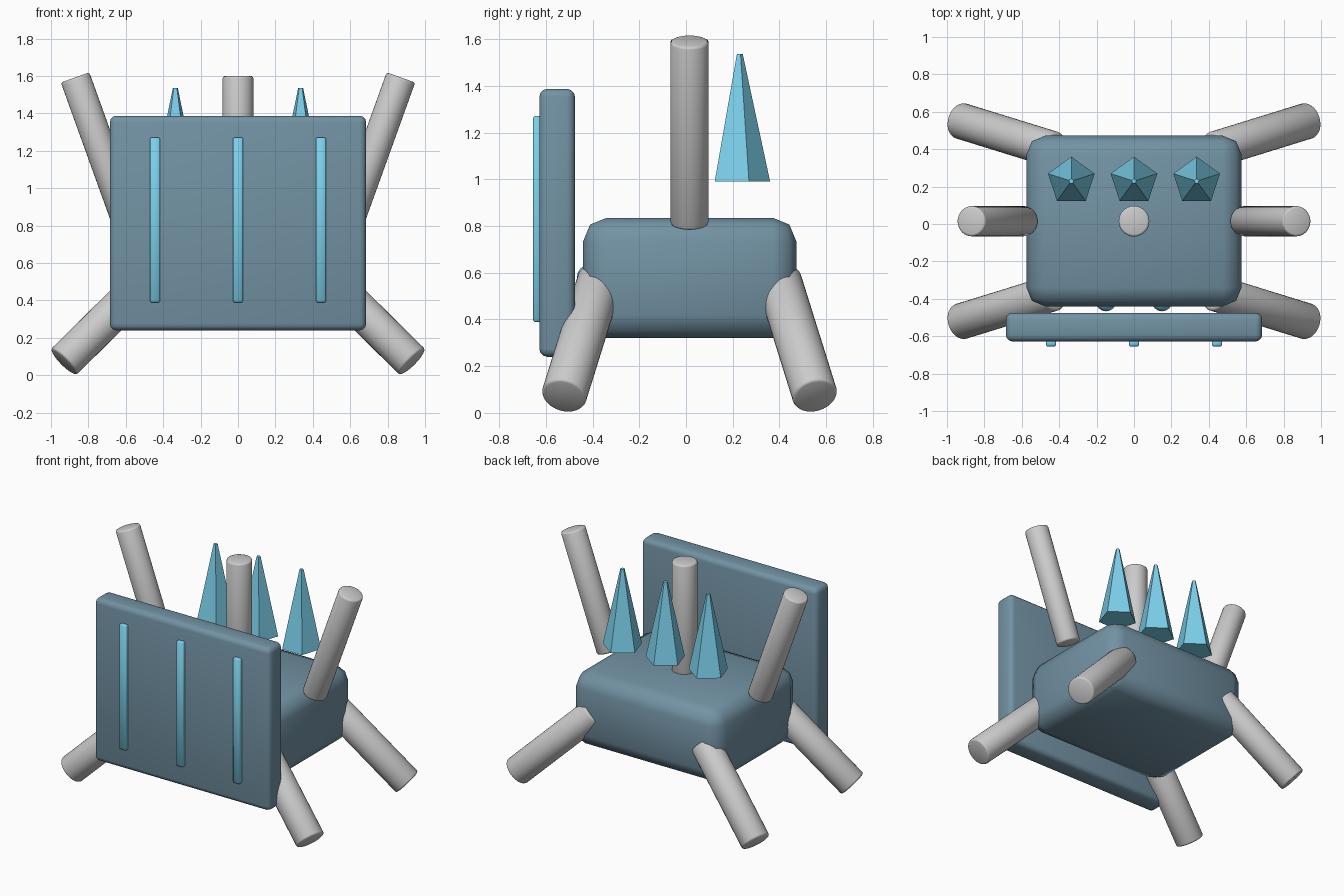
import bpy
from math import radians
from mathutils import Vector

if "Cube" in bpy.data.objects:
    bpy.data.objects.remove(bpy.data.objects["Cube"])


def material(name, rgb):
    m = bpy.data.materials.new(name)
    m.diffuse_color = (*rgb, 1)
    m.use_nodes = True
    m.node_tree.nodes["Principled BSDF"].inputs["Base Color"].default_value = m.diffuse_color
    return m


BLUE = material("steel_blue", (0.17, 0.29, 0.37))
ICE = material("ice_blue", (0.20, 0.63, 0.83))


def finish(name, mat=None, bevel=0, segments=2, smooth=True):
    ob = bpy.context.object
    ob.name = name
    if mat:
        ob.data.materials.append(mat)
    if bevel:
        mod = ob.modifiers.new("Bevel", 'BEVEL')
        mod.width = bevel
        mod.segments = segments
        mod.limit_method = 'ANGLE'
        bpy.ops.object.modifier_apply(modifier=mod.name)
    if smooth:
        bpy.ops.object.shade_smooth_by_angle(angle=radians(50))
    return ob


def box(name, lo, hi, mat, bevel, segments=2):
    lo, hi = Vector(lo), Vector(hi)
    bpy.ops.mesh.primitive_cube_add(size=1, location=(lo + hi) / 2)
    bpy.context.object.scale = hi - lo
    bpy.ops.object.transform_apply(location=False, rotation=False, scale=True)
    return finish(name, mat, bevel, segments)


def rod(name, start, end, radius):
    start, end = Vector(start), Vector(end)
    axis = end - start
    bpy.ops.mesh.primitive_cylinder_add(
        vertices=32, radius=radius, depth=axis.length, location=(start + end) / 2,
        rotation=axis.to_track_quat('Z', 'Y').to_euler())
    return finish(name, bevel=0.012)


# Rounded body block
box("body", (-0.575, -0.44, 0.32), (0.575, 0.472, 0.835), BLUE, 0.1)

# Front shield plate with three raised strips
box("shield_plate", (-0.685, -0.628, 0.24), (0.685, -0.475, 1.387), BLUE, 0.035, 3)
for x in (-0.443, 0, 0.443):
    box("shield_strip", (x - 0.027, -0.654, 0.39), (x + 0.027, -0.62, 1.27), ICE, 0.006, 1)

# Central neck post
rod("neck_post", (0, 0.015, 0.77), (0, 0.015, 1.6), 0.082)

# Raised arms and splayed legs on both sides
for s in (-1, 1):
    rod("arm", (s * 0.588, 0.015, 0.807), (s * 0.871, 0.015, 1.592), 0.081)
    for f in (-1, 1):
        rod("leg", (s * 0.427, 0.015 + f * 0.382, 0.57),
            (s * 0.932, 0.015 + f * 0.538, 0.071), 0.097)
    # Small eyes between body and shield
    bpy.ops.mesh.primitive_uv_sphere_add(segments=16, ring_count=8, radius=0.055,
                                         location=(s * 0.15, -0.412, 0.58))
    finish("eye", ICE)

# Five-sided back spikes
for x in (-0.335, 0, 0.335):
    bpy.ops.mesh.primitive_cone_add(vertices=5, radius1=0.131, radius2=0.014,
                                    depth=0.545, location=(x, 0.229, 1.263))
    finish("back_spike", ICE, smooth=False)
